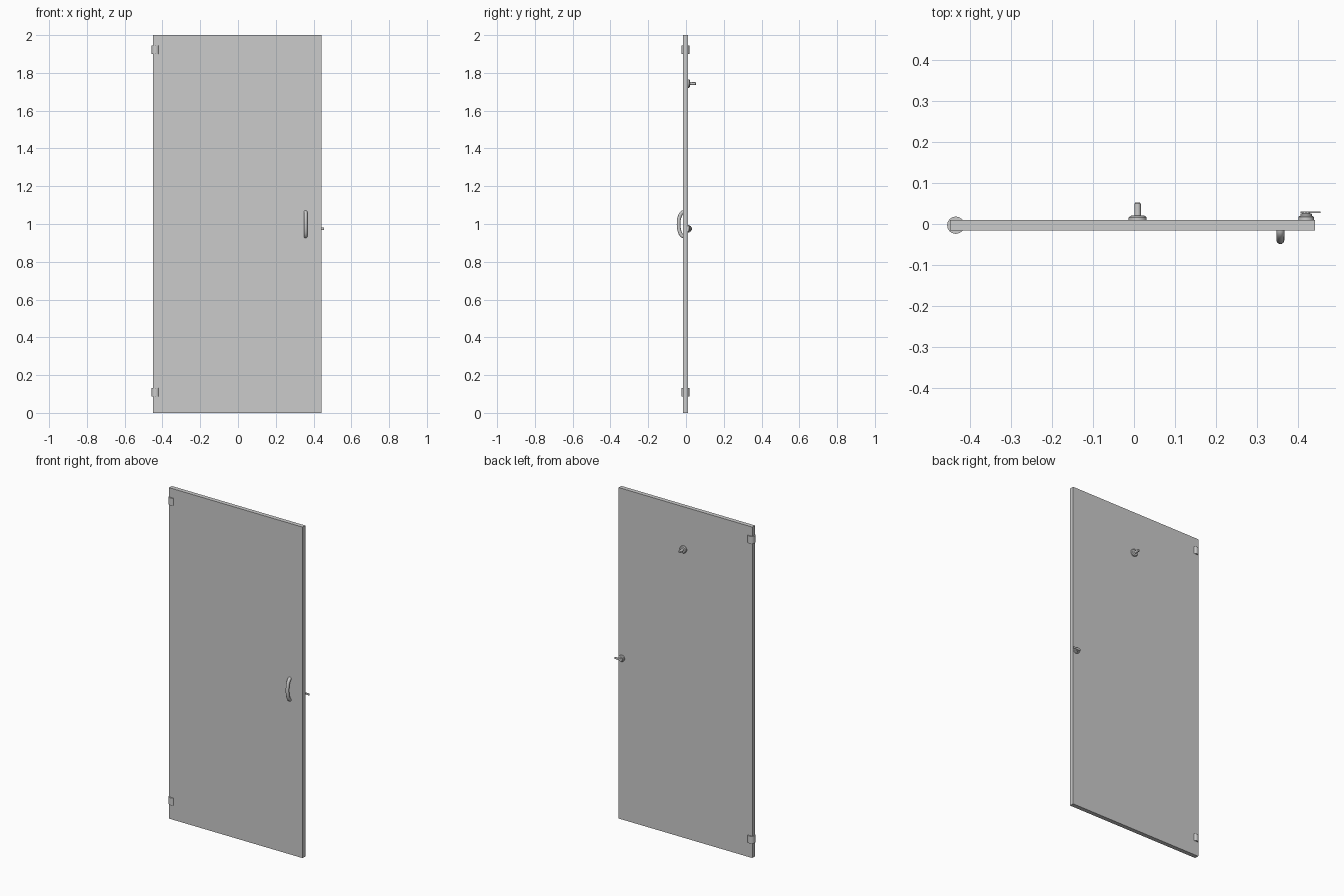
import bpy, bmesh, math
from mathutils import Matrix, Vector

if "Cube" in bpy.data.objects:
    bpy.data.objects.remove(bpy.data.objects["Cube"])


def make_object(name, bm, smooth=True):
    bmesh.ops.recalc_face_normals(bm, faces=bm.faces)
    mesh = bpy.data.meshes.new(name)
    bm.to_mesh(mesh)
    bm.free()
    ob = bpy.data.objects.new(name, mesh)
    bpy.context.collection.objects.link(ob)
    if smooth:
        bpy.ops.object.select_all(action='DESELECT')
        ob.select_set(True)
        bpy.context.view_layer.objects.active = ob
        bpy.ops.object.shade_smooth_by_angle(angle=math.radians(35))
    return ob


def box(name, x, y, z):
    bm = bmesh.new()
    size = Vector((x[1] - x[0], y[1] - y[0], z[1] - z[0]))
    mid = Vector((sum(x) / 2, sum(y) / 2, sum(z) / 2))
    bmesh.ops.create_cube(bm, size=1, matrix=Matrix.Translation(mid) @ Matrix.Diagonal(size).to_4x4())
    return make_object(name, bm, smooth=False)


def lathe_y(name, x, z, profile, sides=32):
    """Turn (radius, y) points around an axis running along y."""
    bm = bmesh.new()
    rings = [[bm.verts.new((x + r * math.cos(2 * math.pi * i / sides), y,
                            z + r * math.sin(2 * math.pi * i / sides)))
              for i in range(sides)] for r, y in profile]
    for a, b in zip(rings, rings[1:]):
        for i in range(sides):
            j = (i + 1) % sides
            bm.faces.new((a[i], a[j], b[j], b[i]))
    bm.faces.new(rings[0])
    bm.faces.new(rings[-1])
    return make_object(name, bm)


# Door panel
box("door_panel", (-0.45, 0.443), (-0.016, 0.010), (0.0, 2.0))

# Hinge barrels
for label, z in (("lower", 0.11), ("upper", 1.922)):
    bm = bmesh.new()
    bmesh.ops.create_cone(bm, cap_ends=True, segments=32, radius1=0.021, radius2=0.021,
                          depth=0.044, matrix=Matrix.Translation((-0.436, -0.003, z)))
    make_object(label + "_hinge", bm)

# Coat peg on the back
lathe_y("coat_peg", 0.009, 1.743,
        [(0.022, 0.009), (0.022, 0.016), (0.018, 0.020), (0.008, 0.021),
         (0.0075, 0.050), (0.006, 0.052)])

# Latch rose and its lever on the back
lathe_y("latch_rose", 0.421, 0.975,
        [(0.019, 0.009), (0.019, 0.017), (0.017, 0.019), (0.014, 0.020),
         (0.014, 0.025), (0.010, 0.026), (0.010, 0.029)])
lever = box("latch_lever", (0.407, 0.456), (0.027, 0.031), (0.969, 0.981))
bevel = lever.modifiers.new("soft_edges", 'BEVEL')
bevel.width = 0.0012
bevel.segments = 2

# Arched pull handle on the front: round tube swept along an arc
bm = bmesh.new()
steps, sides, radius = 24, 16, 0.0098
rings = []
for s in range(steps + 1):
    a = math.pi * s / steps
    centre = Vector((0.358, -0.013 - 0.0262 * math.sin(a), 0.999 - 0.064 * math.cos(a)))
    tangent = Vector((0, -0.0262 * math.cos(a), 0.064 * math.sin(a))).normalized()
    side = Vector((1, 0, 0))
    normal = side.cross(tangent)
    rings.append([bm.verts.new(centre + radius * (side * math.cos(t) + normal * math.sin(t)))
                  for t in (2 * math.pi * i / sides for i in range(sides))])
for r0, r1 in zip(rings, rings[1:]):
    for i in range(sides):
        j = (i + 1) % sides
        bm.faces.new((r0[i], r0[j], r1[j], r1[i]))
bm.faces.new(rings[0])
bm.faces.new(rings[-1])
make_object("pull_handle", bm)
